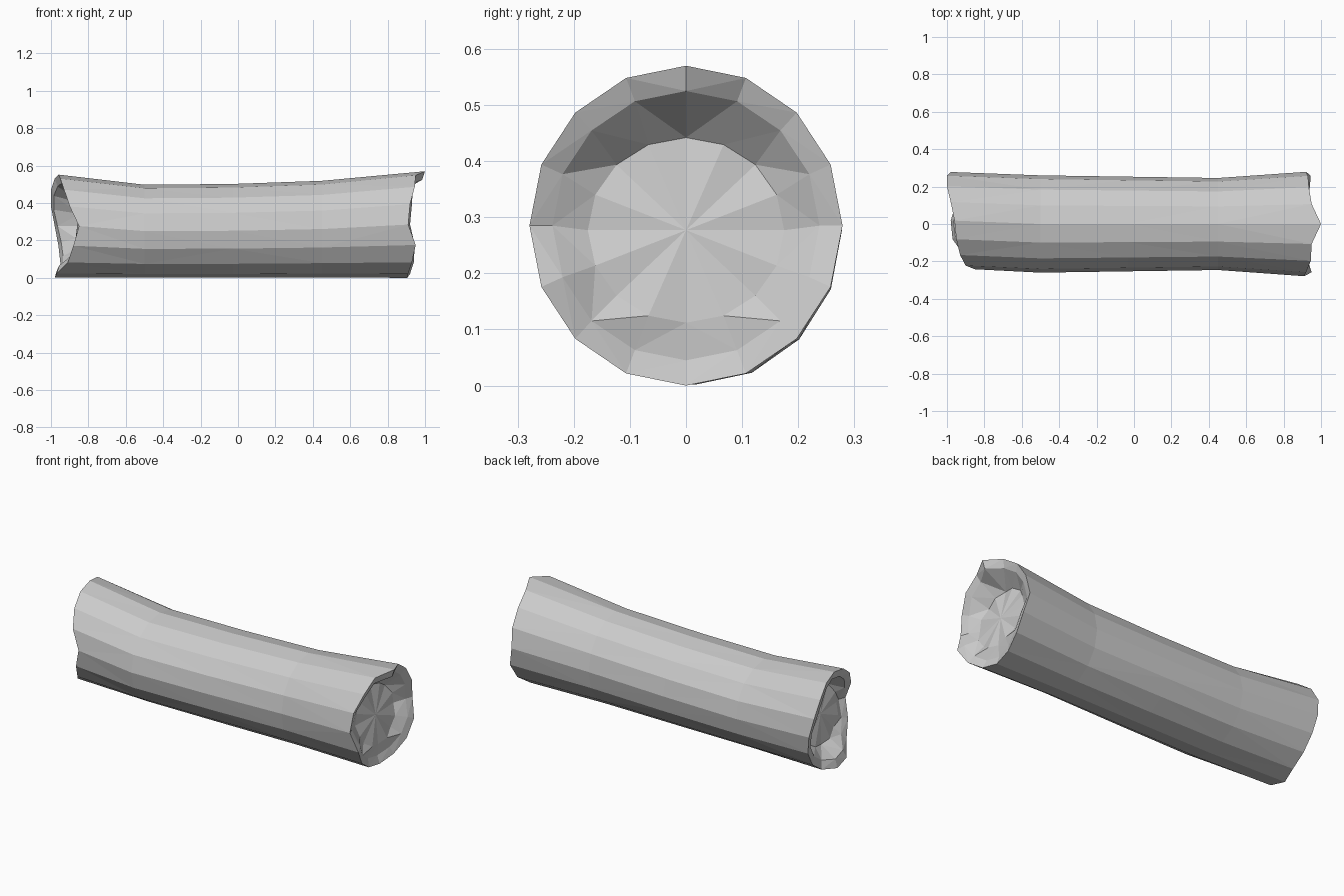
import bpy, bmesh, math

if "Cube" in bpy.data.objects:
    bpy.data.objects.remove(bpy.data.objects["Cube"])

N = 16
bm = bmesh.new()


def ring(xs, ry, rz, cz, cy=0.0):
    """One 16-sided loop, starting at the top and turning towards +y."""
    if not isinstance(xs, (list, tuple)):
        xs = [xs] * N
    return [bm.verts.new((xs[k],
                          cy + ry * math.sin(2 * math.pi * k / N),
                          cz + rz * math.cos(2 * math.pi * k / N)))
            for k in range(N)]


def bridge(a, b):
    for k in range(N):
        j = (k + 1) % N
        bm.faces.new((a[k], a[j], b[j], b[k]))


def cap(loop, centre):
    c = bm.verts.new(centre)
    for k in range(N):
        bm.faces.new((loop[k], loop[(k + 1) % N], c))


# ragged end outlines
left_x = [-.96, -.98, -1, -1, -.98, -.96, -.95, -.95,
          -.98, -.97, -.91, -.88, -.85, -.90, -.93, -.95]
right_x = [1.0, .95, .935, .93, .92, .945, .94, .92,
           .905, .91, .93, .95, .91, .92, .945, .95]

# bark and rims, from left recess to right recess
loops = [
    ring(-.82, .175, .17, .28, .01),
    ring([x + .015 for x in left_x], .215, .228, .28, .015),
    ring(left_x, .26, .275, .28, .018),
    ring(-.5, .26, .248, .253),
    ring(-.03, .253, .25, .255),
    ring(.45, .246, .258, .264),
    ring(right_x, .279, .285, .288),
    ring([x - .015 for x in right_x], .238, .24, .288),
    ring(.845, .175, .165, .28),
]
for a, b in zip(loops, loops[1:]):
    bridge(a, b)

# broken wood inside both ends
cap(loops[0], (-.86, 0.0, .28))
cap(loops[-1], (.88, 0.0, .28))

# uneven depth: the recess is shallower along the lower half
for loop, s in ((loops[0], -1), (loops[-1], 1)):
    for k, v in enumerate(loop):
        v.co.x += s * (.025 * (1 - math.cos(2 * math.pi * k / N)) + .012 * (k % 2))

# rest the log on the ground
low = min(v.co.z for v in bm.verts)
for v in bm.verts:
    v.co.z -= low

bmesh.ops.triangulate(bm, faces=bm.faces[:])
bmesh.ops.recalc_face_normals(bm, faces=bm.faces[:])
mesh = bpy.data.meshes.new("log")
bm.to_mesh(mesh)
bm.free()
log = bpy.data.objects.new("log", mesh)
bpy.context.collection.objects.link(log)
